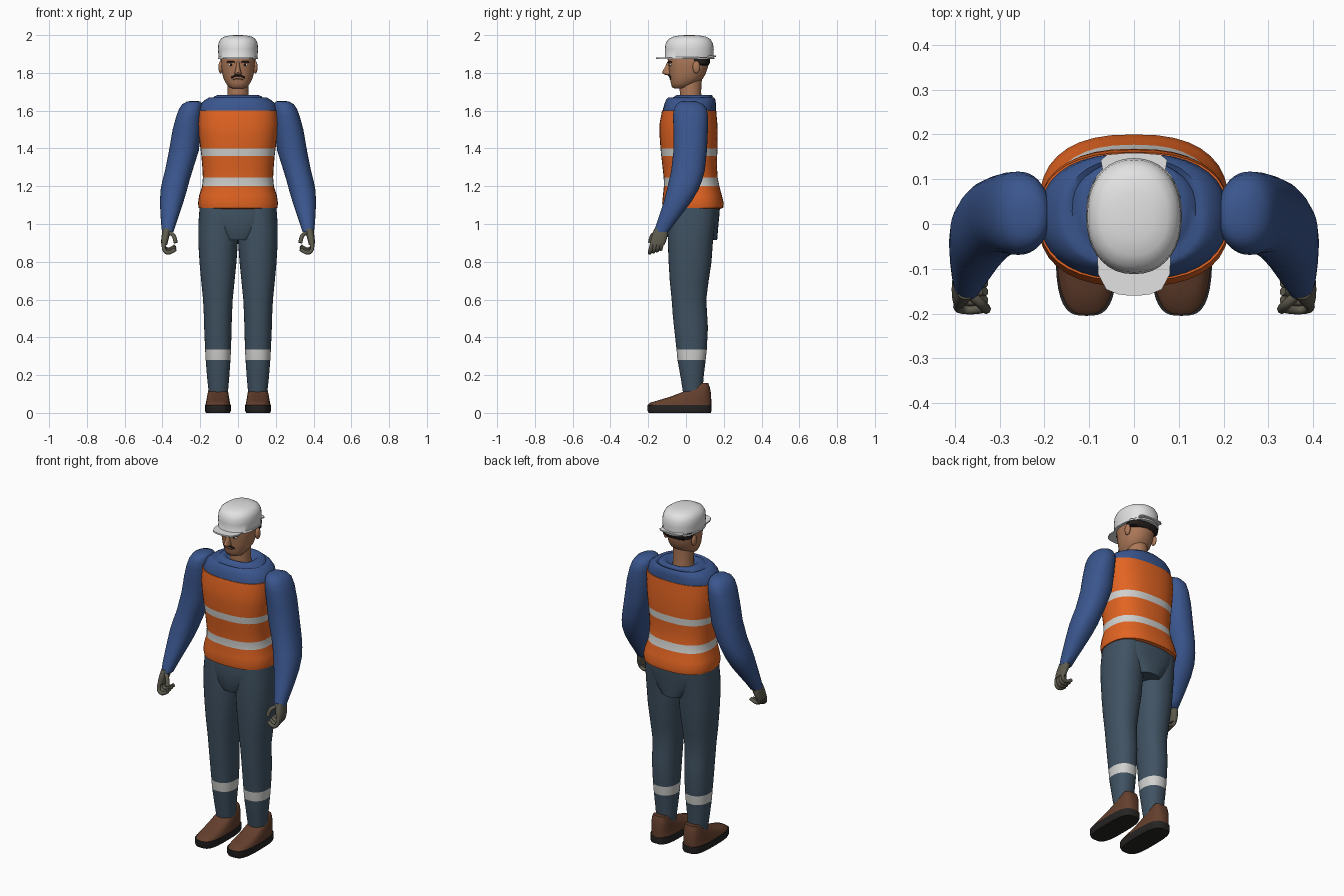
import bpy, bmesh, math
from mathutils import Vector

cube = bpy.data.objects.get("Cube")
if cube:
    bpy.data.objects.remove(cube, do_unlink=True)


def material(name, *rgb):
    """Flat material from 0-255 display values."""
    linear = [((c / 255 + 0.055) / 1.055) ** 2.4 for c in rgb] + [1]
    m = bpy.data.materials.new(name)
    m.use_nodes = True
    m.diffuse_color = linear
    bsdf = m.node_tree.nodes["Principled BSDF"]
    bsdf.inputs["Base Color"].default_value = linear
    bsdf.inputs["Roughness"].default_value = 0.8
    return m


orange = material("safety_orange", 226, 100, 34)
silver = material("reflective_silver", 208, 208, 206)
blue = material("shirt_blue", 58, 86, 142)
slate = material("trouser_slate", 64, 82, 98)
skin = material("skin", 172, 120, 88)
brown = material("shoe_brown", 100, 63, 45)
black = material("sole_black", 38, 36, 35)
khaki = material("glove_khaki", 94, 91, 78)
dark = material("hair_dark", 34, 29, 27)
white = material("helmet_white", 226, 226, 226)


def finish(name, bm, mats, pick=None, sharp=45):
    """Turn a bmesh into a smooth-shaded object, colouring faces by height."""
    bmesh.ops.recalc_face_normals(bm, faces=bm.faces)
    for f in bm.faces:
        f.smooth = True
        if pick:
            f.material_index = pick(f.calc_center_median())
    mesh = bpy.data.meshes.new(name)
    bm.to_mesh(mesh)
    bm.free()
    for m in mats:
        mesh.materials.append(m)
    mesh.set_sharp_from_angle(angle=math.radians(sharp))
    obj = bpy.data.objects.new(name, mesh)
    bpy.context.collection.objects.link(obj)
    return obj


def loft(name, rings, mats, pick=None, side=1, power=2.0, sharp=45, count=36):
    """Skin stacked rounded sections given as (z, x0, x1, y0, y1)."""
    bm = bmesh.new()
    rows = []
    for z, x0, x1, y0, y1 in rings:
        row = []
        for i in range(count):
            a = math.tau * i / count
            c, s = math.cos(a), math.sin(a)
            px = math.copysign(abs(c) ** (2 / power), c)
            py = math.copysign(abs(s) ** (2 / power), s)
            x = (x0 + x1) / 2 + px * (x1 - x0) / 2
            y = (y0 + y1) / 2 + py * (y1 - y0) / 2
            row.append(bm.verts.new((x * side, y, z)))
        rows.append(row)
    for a, b in zip(rows, rows[1:]):
        for i in range(count):
            j = (i + 1) % count
            bm.faces.new((a[i], a[j], b[j], b[i]))
    bm.faces.new(rows[0])
    bm.faces.new(rows[-1])
    return finish(name, bm, mats, pick, sharp)


def centred(rings):
    return [(z, -x, x, y0, y1) for z, x, y0, y1 in rings]


def ball(name, centre, size, mat):
    bm = bmesh.new()
    bmesh.ops.create_uvsphere(bm, u_segments=16, v_segments=10, radius=1)
    for v in bm.verts:
        v.co = Vector(centre) + v.co * Vector(size)
    return finish(name, bm, [mat], sharp=180)


def tube(name, points, radius, mat):
    """Round tube along a smooth path, closed by rounded ends."""
    curve = bpy.data.curves.new(name, "CURVE")
    curve.dimensions = "3D"
    curve.bevel_depth = radius
    curve.bevel_resolution = 2
    curve.resolution_u = 4
    curve.use_fill_caps = True
    spline = curve.splines.new("NURBS")
    spline.points.add(len(points) - 1)
    for p, co in zip(spline.points, points):
        p.co = (*co, 1)
    spline.use_endpoint_u = True
    spline.order_u = 3
    temp = bpy.data.objects.new(name, curve)
    bpy.context.collection.objects.link(temp)
    bpy.context.view_layer.update()
    bm = bmesh.new()
    bm.from_mesh(temp.evaluated_get(bpy.context.evaluated_depsgraph_get()).to_mesh())
    bpy.data.objects.remove(temp, do_unlink=True)
    return finish(name, bm, [mat], sharp=60)


def plate(name, outline, z, thick, mat):
    """Thin plate; the outline's half is mirrored across x."""
    pts = outline + [(-x, y) for x, y in reversed(outline)]
    bm = bmesh.new()
    face = bm.faces.new([bm.verts.new((x, y, z)) for x, y in pts])
    top = bmesh.ops.extrude_face_region(bm, geom=[face])
    verts = [g for g in top["geom"] if isinstance(g, bmesh.types.BMVert)]
    bmesh.ops.translate(bm, verts=verts, vec=(0, 0, thick))
    return finish(name, bm, [mat], sharp=30)


# Vest with two reflective bands
def vest_colour(c):
    return 1 if 1.2 < c.z < 1.245 or 1.36 < c.z < 1.4 else 0


loft("vest", centred([
    (1.08, .19, -.1, .18), (1.085, .208, -.122, .197), (1.11, .212, -.126, .2),
    (1.15, .206, -.122, .19), (1.2, .19, -.117, .177), (1.245, .186, -.118, .168),
    (1.3, .189, -.124, .164), (1.36, .194, -.131, .165), (1.4, .199, -.135, .167),
    (1.47, .208, -.14, .168), (1.53, .214, -.14, .166), (1.6, .212, -.127, .16),
]), [orange, silver], vest_colour, power=2.5, sharp=60)

# Shirt yoke with a hood roll around the neck
loft("shirt_yoke", centred([
    (1.58, .209, -.124, .157), (1.6, .209, -.124, .158), (1.64, .195, -.113, .158),
    (1.66, .17, -.104, .155), (1.67, .152, -.094, .147), (1.664, .138, -.08, .138),
    (1.676, .125, -.06, .142), (1.684, .105, -.045, .135), (1.68, .085, -.04, .11),
    (1.65, .06, -.03, .085),
]), [blue], power=2.4, sharp=60)

# Neck and head
loft("neck", centred([
    (1.64, .058, -.03, .085), (1.7, .055, -.033, .08), (1.78, .056, -.035, .085),
]), [skin])
loft("head", centred([
    (1.718, .03, -.062, -.01), (1.724, .048, -.074, .02), (1.745, .064, -.08, .06),
    (1.77, .077, -.085, .09), (1.8, .084, -.089, .106), (1.835, .089, -.092, .117),
    (1.87, .091, -.097, .122), (1.92, .085, -.09, .12),
]), [skin], power=2.2, sharp=60)
loft("hair", centred([
    (1.84, .07, .04, .118), (1.848, .091, .025, .125), (1.885, .096, .0, .13),
]), [dark], power=2.4)
loft("nose", centred([
    (1.79, .012, -.11, -.07), (1.795, .019, -.121, -.07), (1.803, .018, -.127, -.07),
    (1.83, .01, -.112, -.07), (1.86, .008, -.098, -.07),
]), [skin], sharp=60, count=12)
tube("mouth", [(-.026, -.078, 1.766), (0, -.091, 1.768), (.026, -.078, 1.766)], .003, brown)

# Features and limbs that come in pairs
for side, label in ((1, "left"), (-1, "right")):
    ball(label + "_ear", (.092 * side, .055, 1.83), (.012, .02, .033), skin)
    ball(label + "_eye", (.037 * side, -.081, 1.843), (.014, .008, .007), white)
    ball(label + "_pupil", (.037 * side, -.086, 1.843), (.006, .005, .006), dark)
    tube(label + "_eyebrow", [(.016 * side, -.094, 1.857), (.036 * side, -.091, 1.862),
                              (.058 * side, -.077, 1.857)], .004, dark)
    tube(label + "_moustache", [(0, -.092, 1.787), (.016 * side, -.091, 1.788),
                                (.034 * side, -.081, 1.775)], .005, dark)

    # Sleeve, bent forward below the elbow
    loft(label + "_sleeve", [
        (.957, .342, .402, -.17, -.093), (1.0, .328, .407, -.157, -.062),
        (1.06, .308, .411, -.137, -.015), (1.12, .288, .413, -.117, .03),
        (1.18, .27, .41, -.102, .065), (1.23, .257, .4, -.09, .085),
        (1.285, .24, .386, -.078, .1), (1.39, .207, .365, -.066, .111),
        (1.5, .195, .346, -.066, .116), (1.57, .19, .327, -.069, .117),
        (1.61, .188, .312, -.064, .11), (1.635, .19, .295, -.05, .09),
        (1.648, .2, .27, -.03, .06), (1.652, .215, .25, -.005, .035),
    ], [blue], side=side, power=2.2, sharp=60)

    # Glove: palm, four curled fingers and a thumb
    loft(label + "_palm", [
        (.89, .375, .406, -.188, -.115), (.91, .37, .407, -.188, -.105),
        (.94, .362, .404, -.18, -.097), (.975, .352, .398, -.168, -.095),
    ], [khaki], side=side, power=2.6, count=20)
    for n in range(4):
        y = -.178 + n * .019
        drop = .006 * n
        path = [(.391, y, .905), (.397, y - .008, .872 + drop), (.38, y - .014, .846 + drop),
                (.352, y - .014, .85 + drop), (.332, y - .01, .866 + drop)]
        tube(f"{label}_finger_{n}", [(x * side, a, b) for x, a, b in path], .0105, khaki)
    path = [(.375, -.15, .955), (.35, -.17, .95), (.335, -.185, .93), (.33, -.19, .9)]
    tube(label + "_thumb", [(x * side, a, b) for x, a, b in path], .011, khaki)

    # Trouser leg with a reflective ankle band
    loft(label + "_trouser_leg", [
        (.09, .055, .153, -.013, .088), (.18, .047, .163, -.027, .092),
        (.28, .04, .171, -.045, .104), (.335, .037, .174, -.05, .11),
        (.45, .034, .179, -.063, .116), (.52, .032, .181, -.07, .112),
        (.6, .028, .185, -.076, .107), (.7, .018, .195, -.086, .12),
        (.8, .008, .204, -.092, .135), (.9, .001, .21, -.096, .142),
        (1.0, 0, .21, -.098, .155), (1.09, .005, .203, -.095, .165),
    ], [slate, silver], lambda c: int(.28 < c.z < .335), side=side, power=2.2, sharp=60)

    # Shoe: flat sole and sloping upper
    loft(label + "_sole", [
        (0, .043, .17, -.198, .132), (.012, .037, .175, -.204, .135),
        (.042, .037, .175, -.205, .135),
    ], [black], side=side, power=3.2)
    loft(label + "_shoe_upper", [
        (.042, .04, .172, -.202, .134), (.054, .042, .17, -.19, .134),
        (.067, .045, .167, -.145, .134), (.085, .048, .164, -.085, .133),
        (.11, .052, .159, -.02, .131), (.135, .057, .154, .035, .126),
        (.158, .066, .145, .075, .118),
    ], [brown], side=side, power=2.8, sharp=60)

# Trouser seat tapering to the crotch
loft("trouser_seat", centred([
    (.915, .085, -.085, .165), (.95, .125, -.097, .168), (1.01, .188, -.103, .173),
    (1.06, .203, -.104, .178), (1.1, .2, -.1, .18),
]), [slate], power=2.5)

# Helmet shell, peak and rear lip
loft("helmet_shell", centred([
    (1.873, .107, -.113, .15), (1.88, .107, -.113, .15), (1.883, .103, -.111, .145),
    (1.925, .106, -.112, .147), (1.955, .104, -.108, .143), (1.978, .094, -.094, .13),
    (1.991, .075, -.07, .108), (1.998, .045, -.035, .072), (2.0, .015, .0, .035),
]), [white], power=2.2, sharp=50)
plate("helmet_peak", [(.082, -.07), (.08, -.112), (.062, -.146), (.035, -.157), (.01, -.16)],
      1.874, .008, white)
plate("helmet_rear_lip", [(.07, .12), (.074, .142), (.06, .155), (.02, .158)], 1.884, .007, white)
